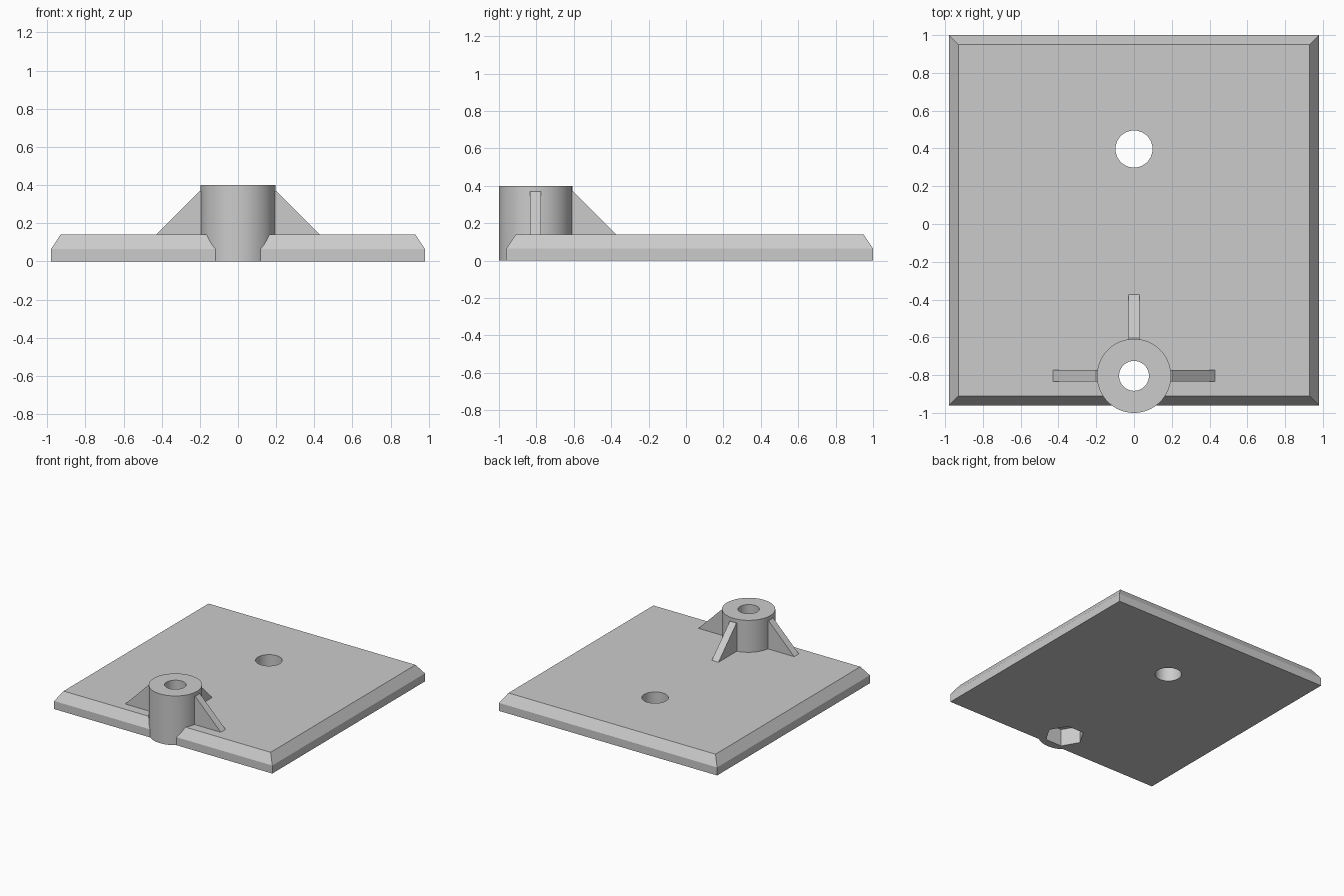
import bpy
import bmesh
from math import cos, sin, tau, pi, radians
from mathutils import Matrix, Vector

if "Cube" in bpy.data.objects:
    bpy.data.objects.remove(bpy.data.objects["Cube"], do_unlink=True)

grey = bpy.data.materials.new("light grey")
grey.use_nodes = True
grey.diffuse_color = (0.6, 0.6, 0.6, 1)
grey.node_tree.nodes["Principled BSDF"].inputs["Base Color"].default_value = (0.6, 0.6, 0.6, 1)

BOSS_Y = -0.804
HOLE_Y = 0.397


def loft(name, rings):
    """Closed solid skinned through rings that share a point count."""
    bm = bmesh.new()
    loops = [[bm.verts.new(p) for p in ring] for ring in rings]
    bm.faces.new(loops[0])
    bm.faces.new(loops[-1])
    n = len(loops[0])
    for a, b in zip(loops, loops[1:]):
        for i in range(n):
            j = (i + 1) % n
            bm.faces.new((a[i], a[j], b[j], b[i]))
    bmesh.ops.recalc_face_normals(bm, faces=bm.faces)
    mesh = bpy.data.meshes.new(name)
    bm.to_mesh(mesh)
    bm.free()
    mesh.materials.append(grey)
    obj = bpy.data.objects.new(name, mesh)
    bpy.context.collection.objects.link(obj)
    return obj


def rect(inset, z):
    x, y0, y1 = 0.98 - inset, -0.96 + inset, 1.0 - inset
    return [(-x, y0, z), (x, y0, z), (x, y1, z), (-x, y1, z)]


def prism(name, y, radius, z0, z1, sides=64):
    ring = [(radius * cos(tau * i / sides), y + radius * sin(tau * i / sides)) for i in range(sides)]
    return loft(name, [[(px, py, z) for px, py in ring] for z in (z0, z1)])


def gusset(name, angle):
    profile = [(0.16, 0.1), (0.43, 0.1), (0.43, 0.14), (0.2, 0.37), (0.16, 0.37)]
    place = Matrix.Translation((0, BOSS_Y, 0)) @ Matrix.Rotation(angle, 4, "Z")
    return loft(name, [[place @ Vector((r, t, z)) for r, z in profile] for t in (-0.03, 0.03)])


def combine(target, tool, operation):
    tool.hide_render = True
    mod = target.modifiers.new(tool.name, "BOOLEAN")
    mod.operation = operation
    mod.solver = "EXACT"
    mod.object = tool
    bpy.context.view_layer.objects.active = target
    bpy.ops.object.modifier_apply(modifier=mod.name)
    bpy.data.objects.remove(tool, do_unlink=True)


# Plate with chamfered upper edges
plate = loft("mounting_plate", [rect(0, 0), rect(0, 0.065), rect(0.05, 0.14)])

# Boss and its three triangular ribs
combine(plate, prism("boss", BOSS_Y, 0.196, 0, 0.4), "UNION")
for side, angle in (("left", 0), ("back", pi / 2), ("right", pi)):
    combine(plate, gusset(side + "_rib", angle), "UNION")

# Through holes and the hexagonal nut pocket underneath
combine(plate, prism("plate_hole", HOLE_Y, 0.098, -0.1, 0.3), "DIFFERENCE")
combine(plate, prism("boss_bore", BOSS_Y, 0.079, -0.1, 0.6), "DIFFERENCE")
combine(plate, prism("nut_pocket", BOSS_Y, 0.148, -0.1, 0.14, 6), "DIFFERENCE")

# Smooth round walls, keep hard edges
bpy.ops.object.select_all(action="DESELECT")
plate.select_set(True)
bpy.context.view_layer.objects.active = plate
bpy.ops.object.shade_smooth_by_angle(angle=radians(25))
